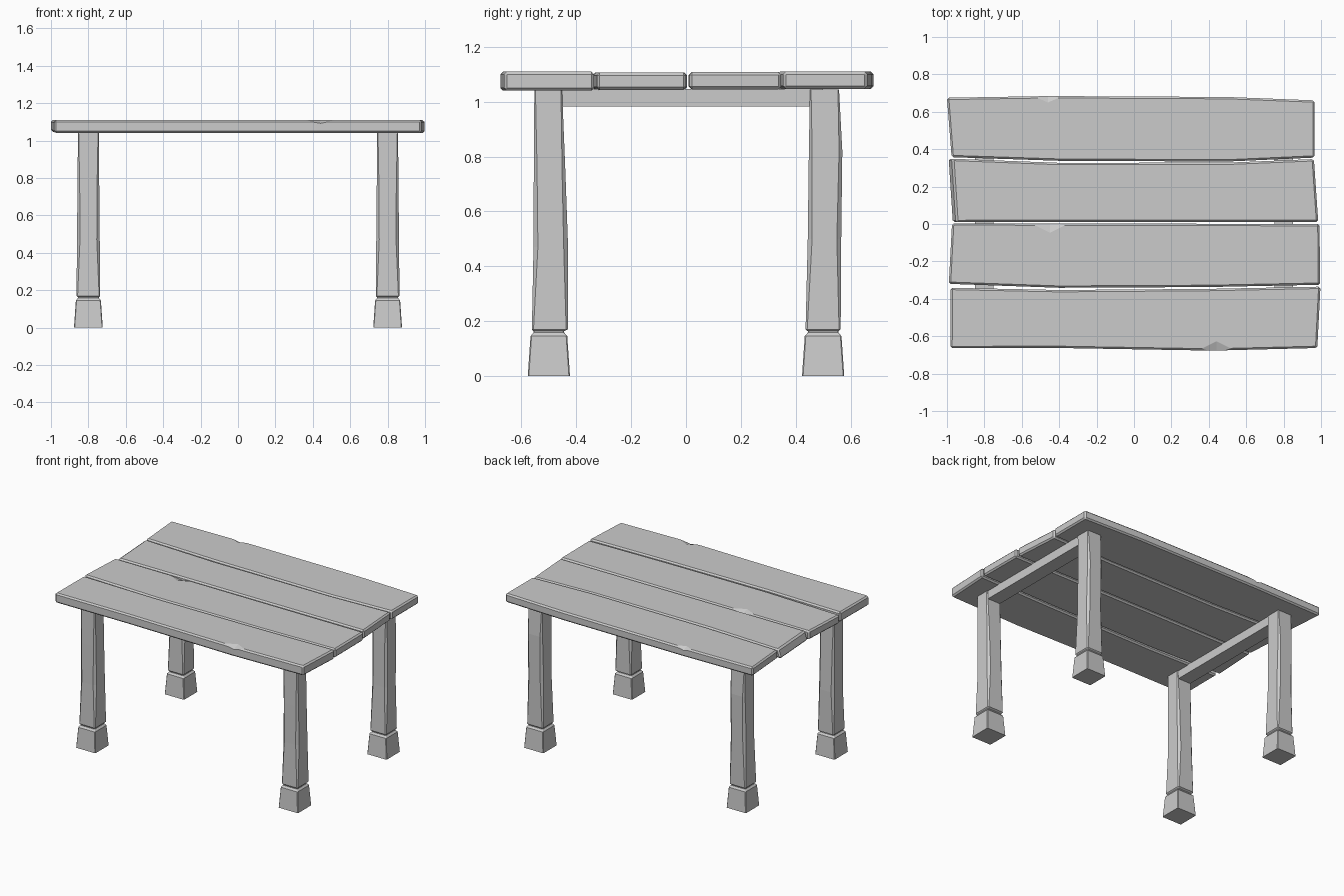
import bpy, bmesh
from mathutils import Matrix

if "Cube" in bpy.data.objects:
    bpy.data.objects.remove(bpy.data.objects["Cube"])


def finish(name, bm, bevel=0.0):
    bmesh.ops.recalc_face_normals(bm, faces=bm.faces)
    mesh = bpy.data.meshes.new(name)
    bm.to_mesh(mesh)
    bm.free()
    ob = bpy.data.objects.new(name, mesh)
    bpy.context.collection.objects.link(ob)
    if bevel:
        mod = ob.modifiers.new("worn_edges", 'BEVEL')
        mod.width, mod.segments = bevel, 1
        mod.limit_method, mod.angle_limit = 'ANGLE', 0.6
    return ob


def loft(name, rings, bevel=0.0):
    """Skin a stack of equally sized point rings and cap both ends."""
    bm = bmesh.new()
    loops = [[bm.verts.new(p) for p in ring] for ring in rings]
    n = len(loops[0])
    for a, b in zip(loops, loops[1:]):
        for i in range(n):
            j = (i + 1) % n
            bm.faces.new((a[i], a[j], b[j], b[i]))
    bm.faces.new(loops[0][::-1])
    bm.faces.new(loops[-1])
    return finish(name, bm, bevel)


def chip(ob, x, y, z, size):
    """Cut a small splinter out of a plank's top edge with an octahedron."""
    bm = bmesh.new()
    for s in (1, -1):
        bmesh.ops.create_cone(bm, segments=4, radius1=1, radius2=0, depth=1,
                              matrix=Matrix.Diagonal((1, 1, s, 1)) @ Matrix.Translation((0, 0, 0.5)))
    bmesh.ops.remove_doubles(bm, verts=bm.verts, dist=1e-4)
    inner = [f for f in bm.faces if len(f.verts) == 4]
    bmesh.ops.delete(bm, geom=inner, context='FACES_ONLY')
    bm.transform(Matrix.Translation((x, y, z)) @ Matrix.Diagonal((*size, 1)))
    cutter = finish("chip_cutter", bm)
    cutter.hide_render = True
    cutter.hide_set(True)
    mod = ob.modifiers.new("chip", 'BOOLEAN')
    mod.operation, mod.object, mod.solver = 'DIFFERENCE', cutter, 'EXACT'


# Tabletop planks: outline, bottom and top height, inward slant of the left end
planks = [
    ("back_plank", [(-0.975, 0.357), (-0.4, 0.338), (0.5, 0.334), (0.966, 0.355),
                    (0.966, 0.661), (0.5, 0.679), (-0.45, 0.684), (-1.0, 0.675)], 1.047, 1.11, 0),
    ("mid_back_plank", [(-0.972, 0.01), (0.985, 0.012), (0.962, 0.347),
                        (0.5, 0.328), (-0.4, 0.327), (-0.994, 0.349)], 1.045, 1.108, 0.022),
    ("mid_front_plank", [(-0.99, -0.32), (-0.4, -0.341), (0.4, -0.337), (0.995, -0.325),
                         (0.992, 0.0), (-0.973, 0.004)], 1.043, 1.106, 0),
    ("front_plank", [(-0.982, -0.664), (-0.4, -0.663), (0.42, -0.677), (0.98, -0.663),
                     (0.997, -0.335), (0.4, -0.347), (-0.4, -0.353), (-0.98, -0.341)], 1.04, 1.11, 0),
]
tops = {}
for name, outline, z0, z1, slant in planks:
    low = [(x, y, z0) for x, y in outline]
    high = [(x + (slant if x < -0.9 else 0), y, z1) for x, y in outline]
    tops[name] = loft(name, [low, high], 0.01)

chip(tops["back_plank"], -0.46, 0.684, 1.11, (0.08, 0.034, 0.018))
chip(tops["mid_front_plank"], -0.45, 0.003, 1.106, (0.10, 0.05, 0.018))
chip(tops["front_plank"], 0.44, -0.677, 1.11, (0.10, 0.05, 0.018))


def box_ring(x0, x1, y0, y1, z, c=0.0):
    """Rectangle with its corners chamfered by c."""
    if not c:
        return [(x0, y0, z), (x1, y0, z), (x1, y1, z), (x0, y1, z)]
    return [(x0 + c, y0, z), (x1 - c, y0, z), (x1, y0 + c, z), (x1, y1 - c, z),
            (x1 - c, y1, z), (x0 + c, y1, z), (x0, y1 - c, z), (x0, y0 + c, z)]


# Legs: hewn shaft, neck groove and flared foot
front_shaft = [(0.17, -0.062, 0.069), (0.47, -0.056, 0.07), (0.75, -0.055, 0.06), (1.045, -0.053, 0.048)]
back_shaft = [(0.17, -0.064, 0.064), (0.5, -0.056, 0.066), (0.82, -0.052, 0.07), (1.045, -0.048, 0.058)]
for side, sx in (("left", -1), ("right", 1)):
    for end, sy, shaft in (("front", -1, front_shaft), ("back", 1, back_shaft)):
        cx, cy = sx * 0.8, sy * 0.5
        rings = []
        for z, h in ((0, 0.077), (0.145, 0.067), (0.158, 0.056), (0.163, 0.056)):
            rings.append(box_ring(cx - h, cx + h, cy - h, cy + h, z, 0.004))
        for (z, y0, y1), c in zip(shaft, (0.006, 0.016, 0.012, 0.004)):
            h = 0.065 - 0.009 * z
            rings.append(box_ring(cx - h, cx + h, cy + y0, cy + y1, z, c))
        loft(f"{end}_{side}_leg", rings)

    # Cross rail joining each pair of legs under the top
    loft(f"{side}_rail", [box_ring(sx * 0.8 - 0.05, sx * 0.8 + 0.05, -0.5, 0.5, z)
                          for z in (0.982, 1.046)])
